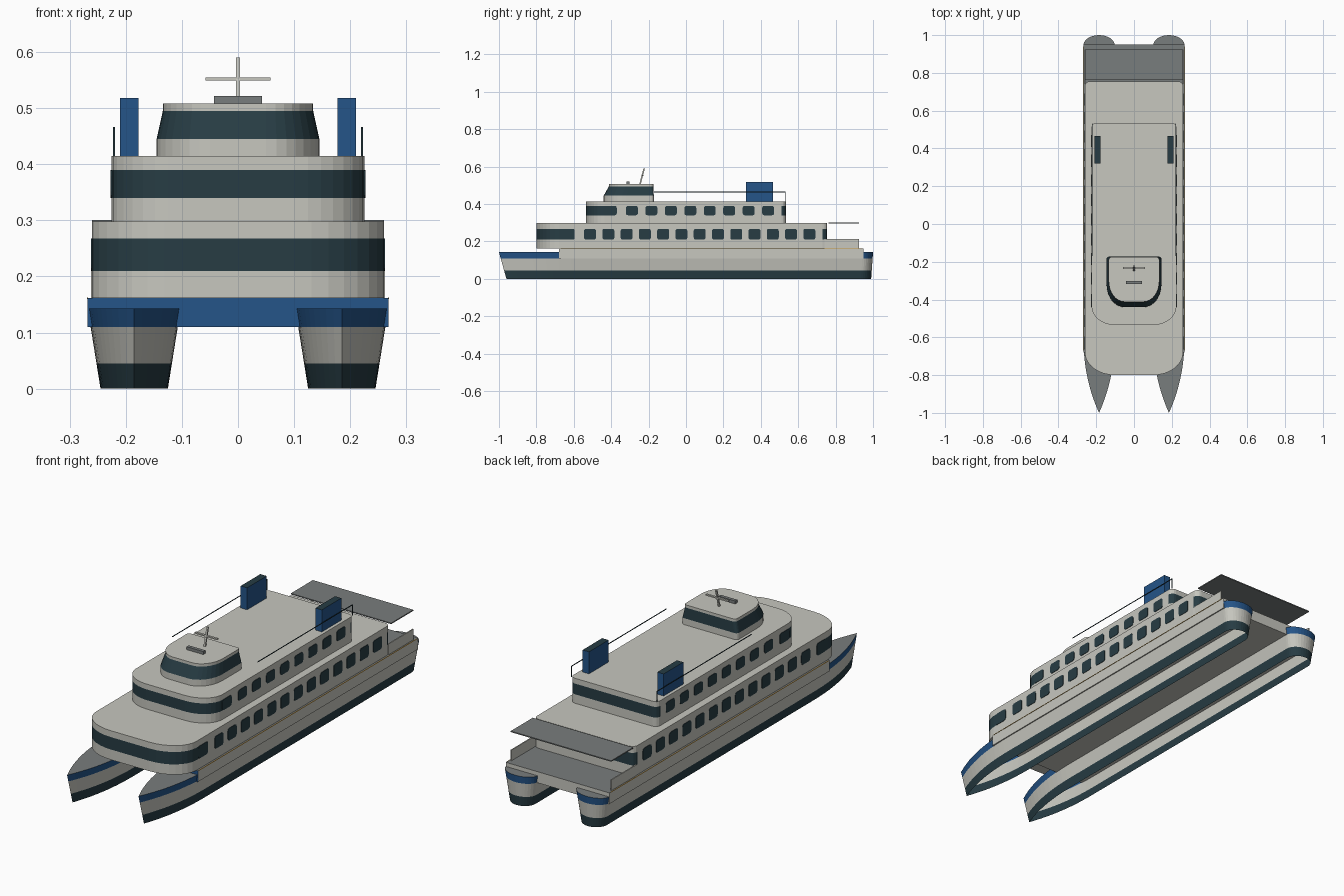
import bpy, bmesh, math
from mathutils import Vector

cube = bpy.data.objects.get("Cube")
if cube:
    bpy.data.objects.remove(cube)

PALETTE = {
    "pale_paint": (0.57, 0.57, 0.52),
    "deck_grey": (0.19, 0.205, 0.205),
    "dark_glass": (0.02, 0.045, 0.057),
    "blue_paint": (0.018, 0.09, 0.25),
    "gold_trim": (0.6, 0.33, 0.05),
}
MATS = {}
for name, rgb in PALETTE.items():
    m = bpy.data.materials.new(name)
    m.use_nodes = True
    m.diffuse_color = (*rgb, 1)
    m.node_tree.nodes["Principled BSDF"].inputs["Base Color"].default_value = (*rgb, 1)
    MATS[name] = m


def finish(name, bm, rule):
    """Make the object; rule is a colour name or a function of face centre and normal."""
    bm.normal_update()
    mesh = bpy.data.meshes.new(name)
    slots = []
    for f in bm.faces:
        key = rule if isinstance(rule, str) else rule(f.calc_center_median(), f.normal)
        if key not in slots:
            slots.append(key)
            mesh.materials.append(MATS[key])
        f.material_index = slots.index(key)
    bm.to_mesh(mesh)
    bm.free()
    ob = bpy.data.objects.new(name, mesh)
    bpy.context.collection.objects.link(ob)
    return ob


def box(name, x, y, z, rule):
    bm = bmesh.new()
    bmesh.ops.create_cube(bm, size=1)
    for v in bm.verts:
        v.co = Vector([(r[0] + r[1]) / 2 + c * (r[1] - r[0]) for r, c in zip((x, y, z), v.co)])
    return finish(name, bm, rule)


def both_sides(name, x, y, z, rule):
    box("left_" + name, x, y, z, rule)
    box("right_" + name, (-x[1], -x[0]), y, z, rule)


def mirrored(half):
    return half + [(-x, y) for x, y in reversed(half) if x > 1e-5]


def loft(name, rings, rule, bottom=True):
    """Skin a stack of (outline, height) rings and cap the ends."""
    bm = bmesh.new()
    loops = [[bm.verts.new((x, y, z)) for x, y in pts] for pts, z in rings]
    n = len(loops[0])
    for a, b in zip(loops, loops[1:]):
        for i in range(n):
            j = (i + 1) % n
            bm.faces.new((a[i], a[j], b[j], b[i]))
    bm.faces.new(loops[-1])
    if bottom:
        bm.faces.new(loops[0][::-1])
    return finish(name, bm, rule)


def cabin_outline(w, front, back, flat, depth, corner, stops=()):
    """Rounded front, straight sides split at the stops, small rounded rear corners."""
    half = []
    for i in range(9):
        a = math.pi / 2 * i / 8
        half.append((flat + (w - flat) * math.sin(a), front + depth * (1 - math.cos(a))))
    half += [(w, s) for s in stops]
    for i in range(5):
        a = math.pi / 2 * i / 4
        half.append((w - corner * (1 - math.cos(a)), back - corner * (1 - math.sin(a))))
    return mirrored(half)


# Twin hulls, open underneath
TOP = 0.143


def hull_outline(z, side):
    t = z / TOP
    w = 0.06 + 0.023 * t
    bow, stern = -0.96 - 0.04 * t, 0.99 + 0.01 * t
    half = []
    for i in range(13):
        u = 1 - i / 12
        half.append((w * (1 - u ** 2.3), -0.58 + (bow + 0.58) * u))
    for i in range(9):
        a = math.pi / 2 * i / 8
        half.append((w * math.cos(a), stern - 0.055 * (1 - math.sin(a))))
    return [(x + side * 0.185, y) for x, y in mirrored(half)]


def hull_colour(c, n):
    if n.z > 0.9:
        return "deck_grey"
    if c.z < 0.045:
        return "dark_glass"
    return "blue_paint" if c.z > 0.11 else "pale_paint"


for label, side in (("left", 1), ("right", -1)):
    loft(label + "_hull", [(hull_outline(z, side), z) for z in (0, 0.045, 0.11, TOP)],
         hull_colour, bottom=False)


# Bridging deck between the hulls
def deck_colour(c, n):
    if n.z > 0.5:
        return "deck_grey"
    return "blue_paint" if n.y < -0.5 else "pale_paint"


box("main_deck", (-0.268, 0.268), (-0.68, 0.95), (0.11, 0.162), deck_colour)
both_sides("gold_line", (0.267, 0.2695), (-0.67, 0.94), (0.16, 0.1625), "gold_trim")


# Passenger cabins: glazed band wraps the front and the rear, single windows along the sides
def window(name, x, y, z, width, height):
    bm = bmesh.new()
    r = 0.011
    pts = []
    for k, (sy, sz) in enumerate(((1, 1), (-1, 1), (-1, -1), (1, -1))):
        for i in range(4):
            a = math.pi / 2 * (k + i / 3)
            pts.append((y + sy * (width / 2 - r) + r * math.cos(a),
                        z + sz * (height / 2 - r) + r * math.sin(a)))
    for s in (1, -1):
        rings = [[bm.verts.new((s * (x + d), py, pz)) for py, pz in pts] for d in (-0.002, 0.002)]
        bm.faces.new(rings[1])
        for i in range(len(pts)):
            j = (i + 1) % len(pts)
            bm.faces.new((rings[0][i], rings[0][j], rings[1][j], rings[1][i]))
    bmesh.ops.recalc_face_normals(bm, faces=bm.faces)
    finish(name, bm, "dark_glass")


def cabin(name, w, front, back, depth, heights, wrap, first, step, count):
    low, sill, head, top = heights
    rear = back - 0.025
    pts = cabin_outline(w, front, back, 0.1, depth, 0.025, (wrap - 0.02,))

    def colour(c, n):
        glazed = sill < c.z < head and (c.y < wrap - 0.02 - 0.001 or c.y > rear)
        return "dark_glass" if glazed and abs(n.z) < 0.5 else "pale_paint"

    loft(name, [(pts, z) for z in heights], colour)
    mid, tall = (sill + head) / 2, head - sill
    window(name + "_band_end", w, wrap - 0.035, mid, 0.07, tall)
    for i in range(count):
        window(f"{name}_window_{i + 1}", w, first + step * i, mid, 0.064, tall)


cabin("lower_cabin", 0.26, -0.80, 0.755, 0.12, (0.162, 0.21, 0.268, 0.298),
      -0.595, -0.513, 0.0977, 13)
cabin("upper_cabin", 0.225, -0.535, 0.535, 0.10, (0.298, 0.34, 0.39, 0.415),
      -0.37, -0.289, 0.104, 8)

# Wheelhouse with sloping windows
base = cabin_outline(0.145, -0.44, -0.172, 0.05, 0.12, 0.015)
roof = cabin_outline(0.134, -0.412, -0.175, 0.05, 0.11, 0.015)
loft("wheelhouse", [(base, 0.415), (base, 0.445), (roof, 0.495), (roof, 0.508)],
     lambda c, n: "dark_glass" if 0.446 < c.z < 0.494 else "pale_paint")

# Roof gear: radar box, raked mast and crossbar
box("radar_box", (-0.043, 0.043), (-0.318, -0.302), (0.508, 0.522), "deck_grey")
mast = box("mast", (-0.004, 0.004), (-0.25, -0.242), (0.506, 0.59), "pale_paint")
for v in mast.data.vertices:
    if v.co.z > 0.55:
        v.co.y += 0.022
box("mast_crossbar", (-0.058, 0.058), (-0.238, -0.228), (0.549, 0.555), "pale_paint")

# Funnels
both_sides("funnel", (0.177, 0.21), (0.32, 0.465), (0.415, 0.518),
           lambda c, n: "dark_glass" if n.z > 0.5 else "blue_paint")

# Roof rails
both_sides("roof_rail", (0.2195, 0.2225), (-0.17, 0.533), (0.463, 0.466), "dark_glass")
both_sides("rail_post", (0.2195, 0.2225), (0.53, 0.533), (0.415, 0.466), "dark_glass")

# Stern bulwarks and canopy
both_sides("stern_bulwark", (0.257, 0.262), (0.74, 0.925), (0.162, 0.212), "pale_paint")
box("stern_canopy", (-0.26, 0.26), (0.762, 0.925), (0.296, 0.301), "deck_grey")
